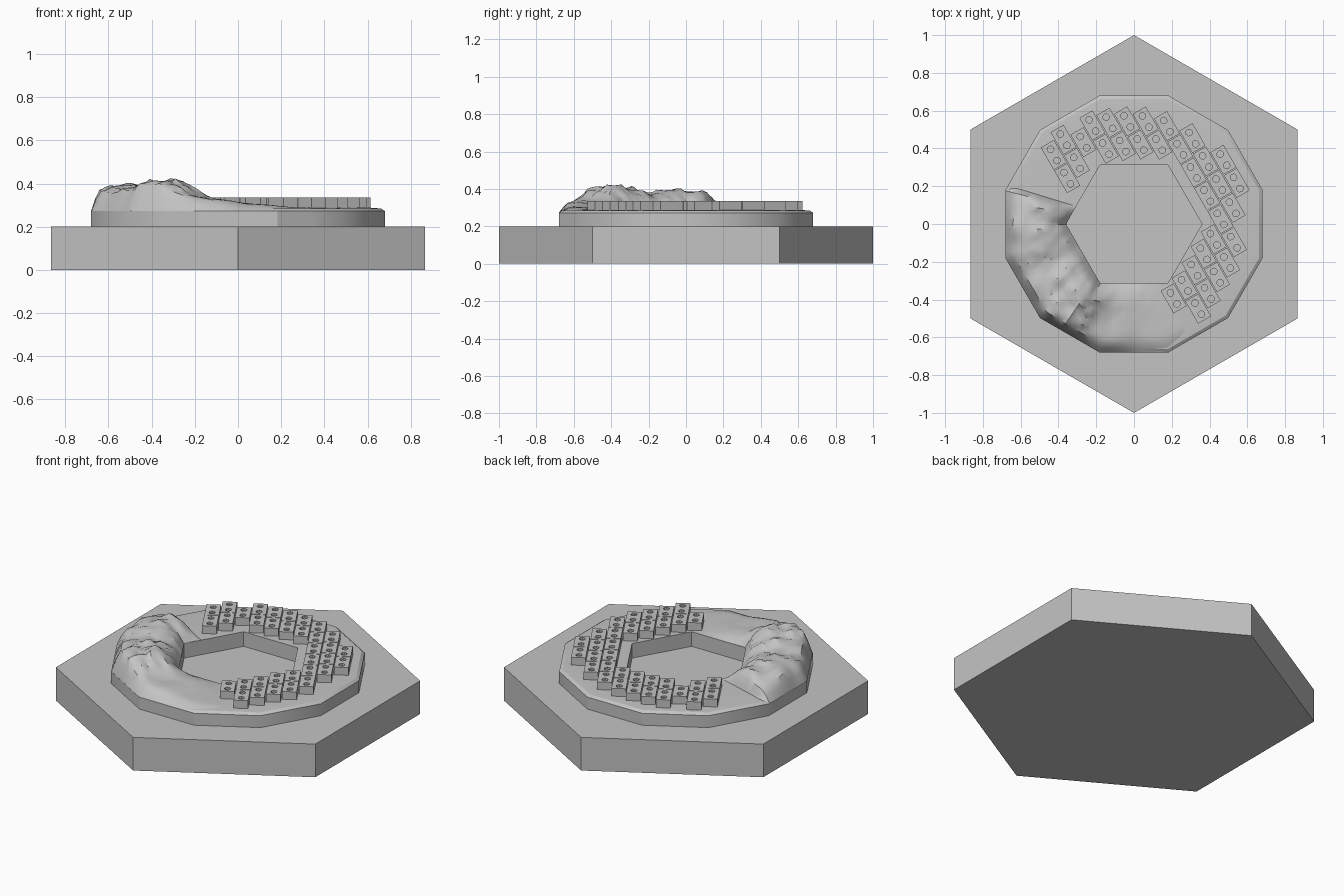
import bpy, bmesh, math
from mathutils import Vector, noise

if "Cube" in bpy.data.objects:
    bpy.data.objects.remove(bpy.data.objects["Cube"])

stone = bpy.data.materials.new("stone_grey")
stone.use_nodes = True
GREY = (0.55, 0.55, 0.55, 1)
stone.diffuse_color = GREY
stone.node_tree.nodes["Principled BSDF"].inputs["Base Color"].default_value = GREY


def finish(name, bm, smooth=None):
    bmesh.ops.recalc_face_normals(bm, faces=bm.faces)
    mesh = bpy.data.meshes.new(name)
    bm.to_mesh(mesh)
    bm.free()
    mesh.materials.append(stone)
    obj = bpy.data.objects.new(name, mesh)
    bpy.context.collection.objects.link(obj)
    if smooth:
        bpy.ops.object.select_all(action='DESELECT')
        obj.select_set(True)
        bpy.context.view_layer.objects.active = obj
        bpy.ops.object.shade_smooth_by_angle(angle=math.radians(smooth))
    return obj


def hole_radius(deg):
    return 0.312 / math.cos(math.radians(deg % 60 - 30))


def rim_radius(deg):
    return 0.68 / math.cos(math.radians((deg + 15) % 30 - 15))


def polar(deg, r, z):
    a = math.radians(deg)
    return (r * math.cos(a), r * math.sin(a), z)


def bridge(bm, loop_a, loop_b, closed=True):
    n = len(loop_a)
    for i in range(n if closed else n - 1):
        j = (i + 1) % n
        bm.faces.new((loop_a[i], loop_a[j], loop_b[j], loop_b[i]))


# Hexagonal base slab
bm = bmesh.new()
low, high = [[bm.verts.new(polar(30 + 60 * k, 1, z)) for k in range(6)] for z in (0, 0.2)]
bm.faces.new(low)
bm.faces.new(high)
bridge(bm, low, high)
finish("hex_base", bm)

# Twelve-sided ring with a hexagonal hole
bm = bmesh.new()
angles = range(0, 360, 15)
section = [(rim_radius, 1, 0.2), (rim_radius, 1, 0.272), (rim_radius, 0.975, 0.284),
           (rim_radius, 0.9, 0.288), (hole_radius, 1, 0.288), (hole_radius, 1, 0.2)]
loops = [[bm.verts.new(polar(a, f(a) * s, z)) for a in angles] for f, s, z in section]
for a, b in zip(loops, loops[1:] + loops[:1]):
    bridge(bm, a, b)
finish("ring_platform", bm, 30)

# Paving bricks: staggered columns laid along one side of the hexagon
ALONG = Vector((0.5, -0.866, 0))
ACROSS = Vector((0.866, 0.5, 0))
UP = Vector((0, 0, 1))
PITCH, LENGTH, WIDTH, TOP = 0.142, 0.137, 0.08, 0.335


def add_brick(bm, centre):
    def vert(u, v, z):
        return bm.verts.new(centre + ALONG * u + ACROSS * v + UP * z)

    hu, hv = LENGTH / 4, WIDTH / 2
    for side in (-hu, hu):
        rims = []
        for z, square in ((0.27, True), (TOP, True), (TOP, False), (TOP - 0.012, False)):
            rim = []
            for k in range(8):
                c, s = math.cos(k * math.pi / 4), math.sin(k * math.pi / 4)
                if square:
                    rim.append(vert(side + hu * round(c), hv * round(s), z))
                else:
                    rim.append(vert(side + 0.018 * c, 0.018 * s, z))
            rims.append(rim)
        for a, b in zip(rims, rims[1:]):
            bridge(bm, a, b)
        bm.faces.new(rims[-1])
        bm.faces.new(rims[0])


# (column number, start along the column, brick count)
columns = [(-1, -0.60, 2), (0, -0.644, 2), (1, -0.58, 1), (2, -0.633, 2), (3, -0.60, 2),
           (4, -0.56, 2), (5, -0.51, 2), (6, -0.433, 6), (7, -0.31, 4), (8, -0.129, 2),
           (5, 0.21, 2), (4, 0.25, 2), (3, 0.30, 2), (2, 0.345, 2), (1, 0.375, 1)]
bm = bmesh.new()
for column, start, count in columns:
    for n in range(count):
        add_brick(bm, ALONG * (start + PITCH * (n + 0.5)) + ACROSS * (0.085 * column - 0.10))
finish("paving_bricks", bm)


# Rocky mound covering the right and front part of the ring
def ramp(x, points):
    for (x0, y0), (x1, y1) in zip(points, points[1:]):
        if x <= x1:
            return y0 + (y1 - y0) * max(0, x - x0) / (x1 - x0)
    return points[-1][1]


ridge = [(163, 0), (166, 0.07), (172, 0.10), (185, 0.11), (205, 0.095), (220, 0.12),
         (235, 0.13), (245, 0.085), (256, 0.045), (277, 0.02), (296, 0)]
across = [(0, 0), (0.12, 0.55), (0.3, 0.9), (0.5, 1), (0.75, 0.92), (0.9, 0.75), (1, 0)]
STEPS = 16
bm = bmesh.new()
rows = []
for i in range(54):
    deg = 163 + 2.5 * i
    row = []
    for k in range(STEPS + 1):
        t = k / STEPS
        inner, outer = hole_radius(deg), rim_radius(deg)
        x, y, _ = polar(deg, inner + (outer - inner) * t, 0)
        lump = ramp(deg, ridge) * ramp(t, across)
        rough = noise.noise(Vector((x * 7, y * 7, 3))) * 0.28
        rough += abs(noise.noise(Vector((x * 16, y * 16, 8)))) * 0.3 - 0.08
        floor = 0.289 - 0.016 * max(0, t - 0.8) / 0.2
        row.append(bm.verts.new((x, y, floor + lump * (1 + rough))))
    rows.append(row)
for a, b in zip(rows, rows[1:]):
    bridge(bm, a, b, closed=False)
mound = finish("rocky_mound", bm, 35)
